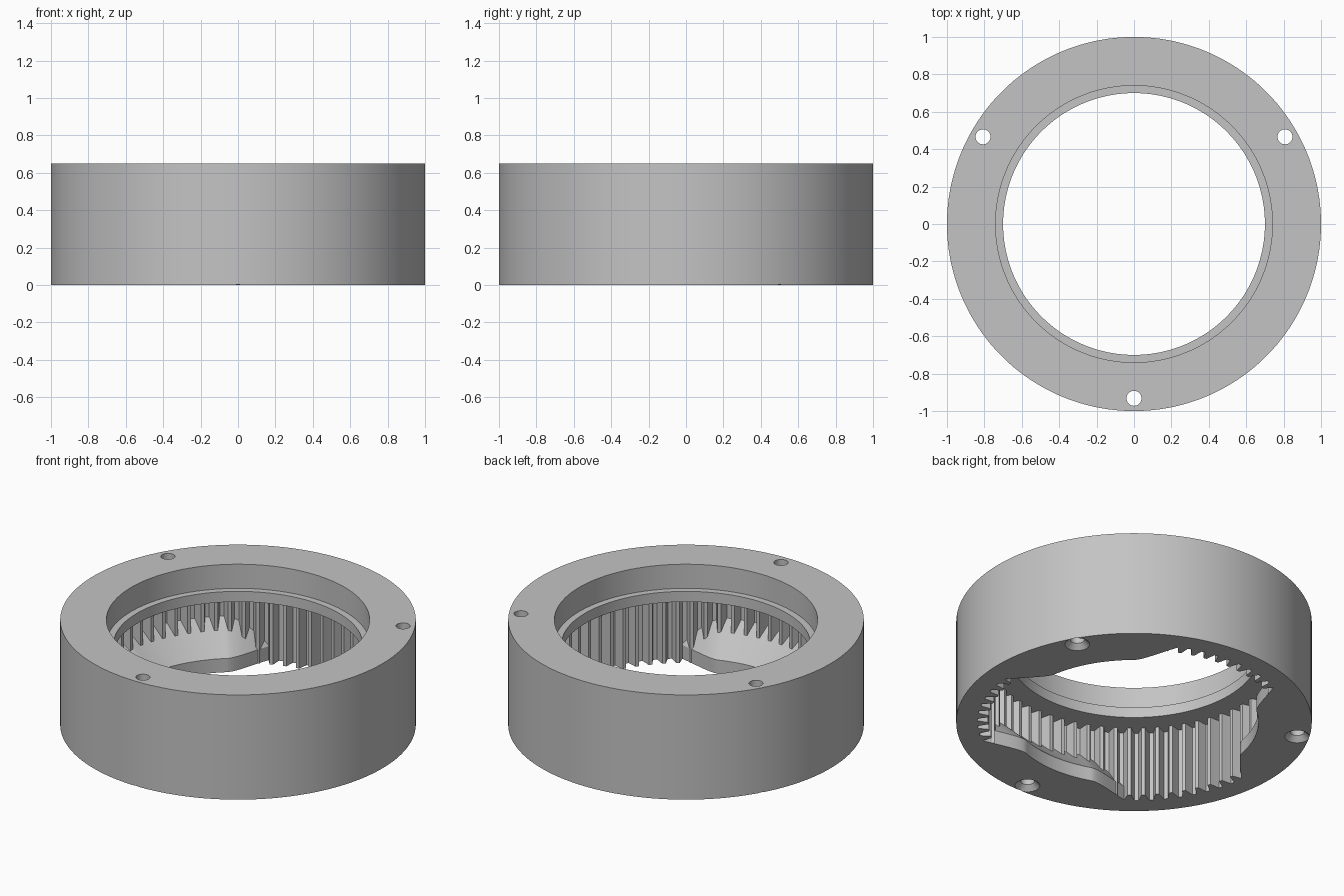
import bpy, bmesh
from math import sin, cos, radians, tau

cube = bpy.data.objects.get("Cube")
if cube:
    bpy.data.objects.remove(cube, do_unlink=True)

HEIGHT = 0.65
TEETH = 66

grey = bpy.data.materials.new("satin_grey")
grey.use_nodes = True
grey.diffuse_color = (0.55, 0.55, 0.55, 1)
grey.node_tree.nodes["Principled BSDF"].inputs["Base Color"].default_value = (0.55, 0.55, 0.55, 1)


def loft(name, rings, center=(0, 0)):
    """Closed solid from stacked rings: (z, [(angle, radius), ...])."""
    bm = bmesh.new()
    loops = [[bm.verts.new((center[0] + r * cos(a), center[1] + r * sin(a), z))
              for a, r in points] for z, points in rings]
    n = len(loops[0])
    for low, high in zip(loops, loops[1:]):
        for i in range(n):
            j = (i + 1) % n
            bm.faces.new((low[i], low[j], high[j], high[i]))
    bm.faces.new(loops[0][::-1])
    bm.faces.new(loops[-1])
    mesh = bpy.data.meshes.new(name)
    bm.to_mesh(mesh)
    bm.free()
    mesh.materials.append(grey)
    obj = bpy.data.objects.new(name, mesh)
    bpy.context.collection.objects.link(obj)
    return obj


def circle(radius, n=128):
    return [(tau * i / n, radius) for i in range(n)]


def combine(target, tool, operation):
    """Apply a boolean and discard the tool."""
    mod = target.modifiers.new("cut", 'BOOLEAN')
    mod.operation = operation
    mod.solver = 'EXACT'
    mod.object = tool
    tool.hide_render = True
    bpy.context.view_layer.objects.active = target
    bpy.ops.object.modifier_apply(modifier=mod.name)
    bpy.data.objects.remove(tool, do_unlink=True)


# Internal gear outline
def gear_outline():
    tooth = [(-0.36, 0.88), (-0.25, 0.852), (-0.13, 0.82),
             (0.13, 0.82), (0.25, 0.852), (0.36, 0.88)]
    return [(radians(90) + tau * (k + f) / TEETH, r)
            for k in range(TEETH) for f, r in tooth]


# Three-lobed opening: narrow beside each screw hole, open to the teeth between
def lobe_radius(degrees):
    offset = abs((degrees - 30 + 60) % 120 - 60)
    t = max(0, (offset - 20) / 16)
    return min(0.70 + 0.17 * t ** 1.6, 0.93)


def lobe_outline(grow=0):
    return [(radians(d), lobe_radius(d) + grow) for d in range(0, 360)]


# Main ring
housing = loft("ring_gear_housing", [(0, circle(1, 180)), (HEIGHT, circle(1, 180))])

# Gear cavity, with 45 degree ramps above the lobes
cavity = loft("gear_cavity", [(-0.1, gear_outline()), (0.435, gear_outline())])
opening = loft("lobed_opening", [(-0.2, lobe_outline()), (0.085, lobe_outline()),
                                 (0.295, lobe_outline(0.21)), (0.6, lobe_outline(0.21))])
combine(cavity, opening, 'INTERSECT')
combine(housing, cavity, 'DIFFERENCE')

# Stepped bore from the top
bore = loft("stepped_bore", [(0.3, circle(0.70)), (0.5, circle(0.70)),
                             (0.5, circle(0.74)), (0.8, circle(0.74))])
combine(housing, bore, 'DIFFERENCE')

# Countersunk screw holes
for degrees in (30, 150, 270):
    a = radians(degrees)
    hole = loft("screw_hole", [(-0.01, circle(0.08, 32)), (0.03, circle(0.04, 32)),
                               (0.8, circle(0.04, 32))], (0.932 * cos(a), 0.932 * sin(a)))
    combine(housing, hole, 'DIFFERENCE')

# Smooth curved walls, crisp edges
bpy.ops.object.select_all(action='DESELECT')
housing.select_set(True)
bpy.context.view_layer.objects.active = housing
bpy.ops.object.shade_smooth_by_angle(angle=radians(25))
